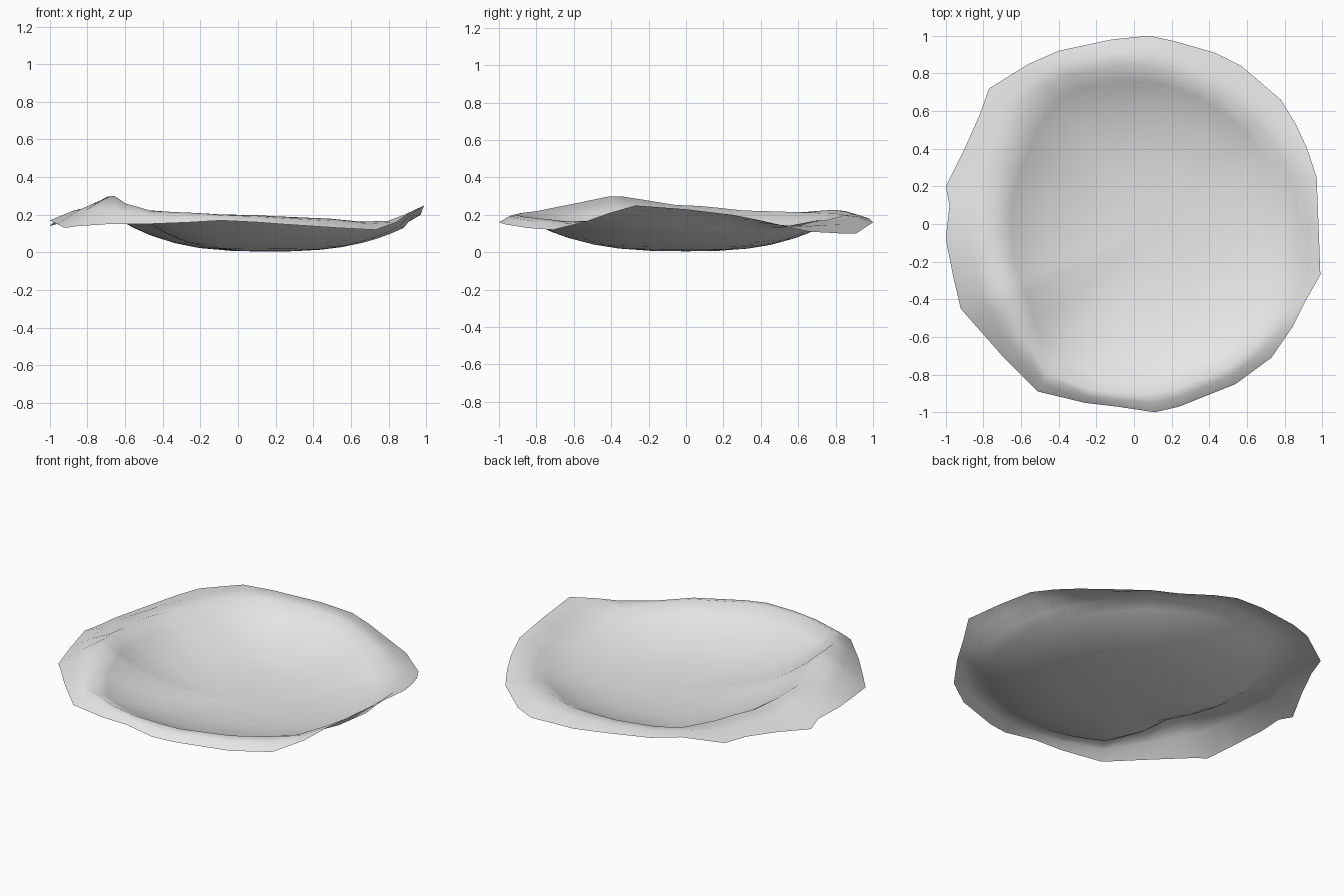
import bpy
import bmesh
import math
from mathutils import Vector

cube = bpy.data.objects.get("Cube")
if cube:
    bpy.data.objects.remove(cube, do_unlink=True)

# Uneven outer edge, counter-clockwise from the left side, in hundredths
EDGE = [
    (98, 0, 23), (97, 25, 20), (92, 40, 17), (86, 53, 14), (78, 66, 11),
    (57, 84, 10), (43, 91, 10), (22, 97, 14), (8, 100, 16), (-12, 98, 18),
    (-40, 92, 20), (-56, 85, 22), (-77, 72, 19), (-82, 58, 19), (-90, 40, 17),
    (-100, 20, 14), (-98, 10, 16), (-100, -8, 17), (-96, -28, 15), (-92, -45, 13),
    (-85, -53, 14), (-70, -70, 15), (-51, -89, 15), (-26, -95, 16), (-9, -97, 17),
    (11, -100, 16), (24, -97, 15), (54, -85, 13), (73, -71, 12), (84, -55, 16),
    (91, -41, 21), (99, -27, 25),
]

# Crest where the bowl wall turns over into the brim: radius and height,
# at equal angles around the bowl, in hundredths
CREST = [
    (88, 13), (85, 13), (83, 17), (84, 20), (87, 21), (76, 22),
    (74, 25), (77, 30), (92, 22), (90, 20), (91, 18), (90, 15),
]

FLOOR_CENTRE = Vector((0.15, 0, 0.005))
WALL_STEPS = [0.2, 0.4, 0.55, 0.7, 0.8, 0.9, 1]
WALL_POWER = 2.8
BRIM_BULGE = 0.012


def smooth(t):
    return t * t * (3 - 2 * t)


def crest_point(angle):
    """Blend smoothly between neighbouring crest samples."""
    position = (angle / math.tau % 1) * len(CREST)
    index = int(position)
    blend = smooth(position - index)
    before = Vector(CREST[index % len(CREST)])
    after = Vector(CREST[(index + 1) % len(CREST)])
    radius, height = before.lerp(after, blend) / 100
    return Vector((radius * math.cos(angle), radius * math.sin(angle), height))


def wall_point(crest, t):
    """Curve of the bowl from the floor centre to the crest."""
    point = FLOOR_CENTRE.lerp(crest, t)
    rise = crest.z - FLOOR_CENTRE.z
    point.z = FLOOR_CENTRE.z + rise * t ** WALL_POWER
    return point


def brim_point(crest, edge):
    """Middle of the brim, slightly arched."""
    point = crest.lerp(edge, 0.5)
    point.z += BRIM_BULGE
    return point


def make_material(name, colour):
    material = bpy.data.materials.new(name)
    material.use_nodes = True
    material.diffuse_color = colour
    shader = material.node_tree.nodes["Principled BSDF"]
    shader.inputs["Base Color"].default_value = colour
    return material


# Each spoke runs up the wall, over the crest and out along the brim
bm = bmesh.new()
middle = bm.verts.new(FLOOR_CENTRE)
spokes = []
for corner in EDGE:
    edge = Vector(corner) / 100
    crest = crest_point(math.atan2(edge.y, edge.x))
    points = [wall_point(crest, t) for t in WALL_STEPS]
    points += [brim_point(crest, edge), edge]
    spokes.append([bm.verts.new(point) for point in points])

# Join neighbouring spokes into one thin sheet, facing up
for here, there in zip(spokes, spokes[1:] + spokes[:1]):
    bm.faces.new((middle, here[0], there[0]))
    for i in range(len(here) - 1):
        bm.faces.new((here[i], here[i + 1], there[i + 1], there[i]))
for face in bm.faces:
    face.smooth = True

mesh = bpy.data.meshes.new("shallow_bowl")
bm.to_mesh(mesh)
bm.free()
mesh.materials.append(make_material("pale grey", (0.8, 0.8, 0.8, 1)))
bowl = bpy.data.objects.new("shallow_bowl", mesh)
bpy.context.collection.objects.link(bowl)
